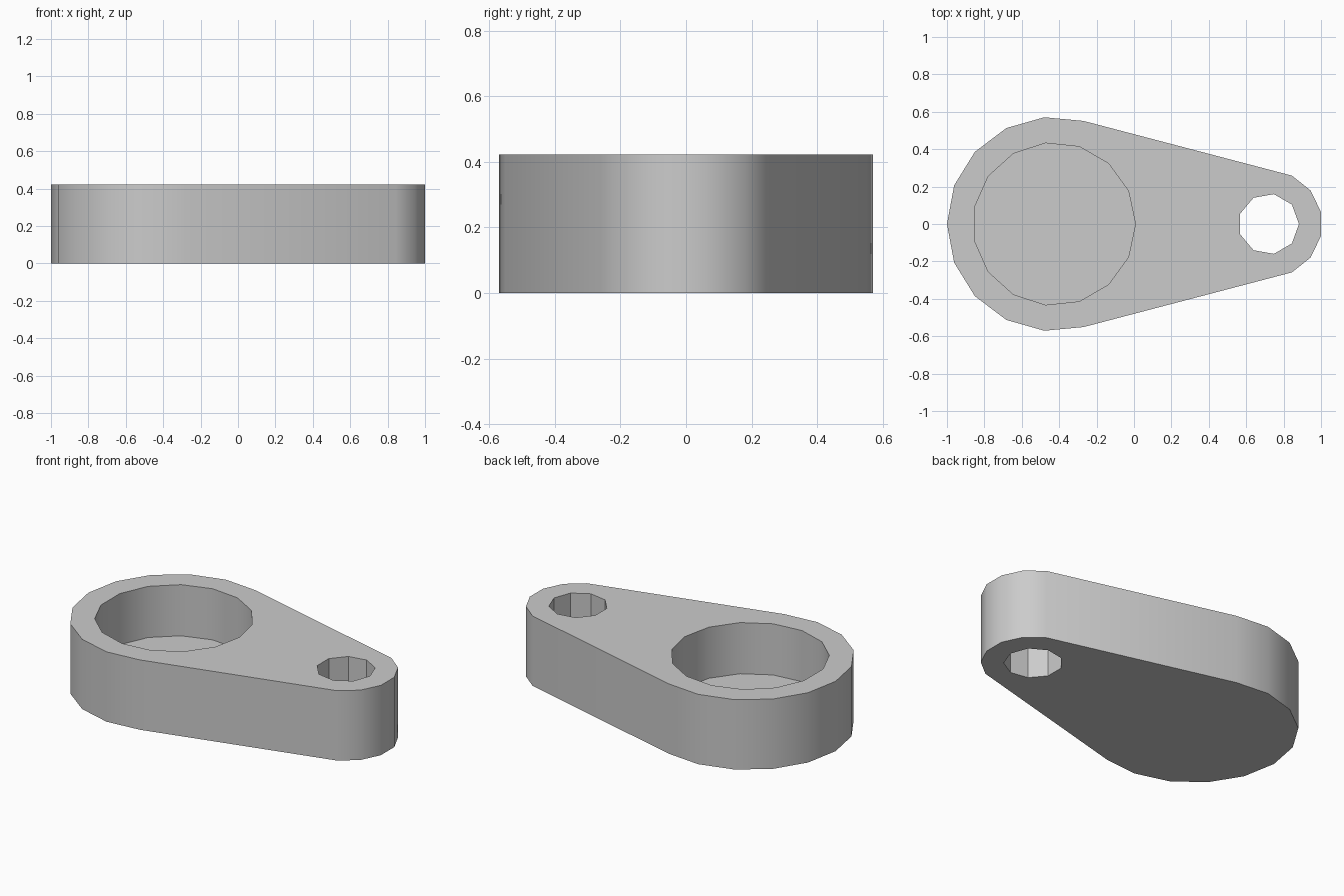
import bpy, bmesh, math

HEIGHT, FLOOR = 0.422, 0.113
BIG_X, SMALL_X = -0.427, 0.72

cube = bpy.data.objects.get("Cube")
if cube:
    bpy.data.objects.remove(cube, do_unlink=True)

grey = bpy.data.materials.new("light_grey")
grey.use_nodes = True
colour = (0.6, 0.6, 0.6, 1)
grey.diffuse_color = colour
grey.node_tree.nodes["Principled BSDF"].inputs["Base Color"].default_value = colour


def ring(bm, x, radius, sides, start, z):
    """Regular polygon of vertices around (x, 0) at height z."""
    angles = [start + math.tau * i / sides for i in range(sides)]
    return [bm.verts.new((x + radius * math.cos(a), radius * math.sin(a), z))
            for a in angles]


def finish(bm, name):
    mesh = bpy.data.meshes.new(name)
    bm.to_mesh(mesh)
    bm.free()
    mesh.materials.append(grey)
    obj = bpy.data.objects.new(name, mesh)
    bpy.context.collection.objects.link(obj)
    return obj


def cutter(name, x, radius, sides, bottom):
    bm = bmesh.new()
    face = bm.faces.new(ring(bm, x, radius, sides, 0, bottom))
    top = bmesh.ops.extrude_face_region(bm, geom=[face])["geom"]
    for v in top:
        if isinstance(v, bmesh.types.BMVert):
            v.co.z = HEIGHT + 0.2
    bmesh.ops.recalc_face_normals(bm, faces=bm.faces)
    obj = finish(bm, name)
    obj.hide_render = True
    return obj


# Tapered body: hull around a large and a small round end
bm = bmesh.new()
for z in (0, HEIGHT):
    ring(bm, BIG_X, 0.573, 17, math.pi, z)
    ring(bm, SMALL_X, 0.287, 14, math.pi / 14, z)
hull = bmesh.ops.convex_hull(bm, input=bm.verts[:])
inside = {g for g in hull["geom_interior"] if isinstance(g, bmesh.types.BMVert)}
bmesh.ops.delete(bm, geom=list(inside), context="VERTS")
bmesh.ops.dissolve_limit(bm, angle_limit=0.01, verts=bm.verts[:], edges=bm.edges[:])
bmesh.ops.recalc_face_normals(bm, faces=bm.faces)
body = finish(bm, "lever_body")

# Blind round pocket and a through hole
cutters = [cutter("pocket_cutter", BIG_X, 0.435, 15, FLOOR),
           cutter("hole_cutter", SMALL_X, 0.162, 9, -0.2)]
bpy.ops.object.select_all(action="DESELECT")
bpy.context.view_layer.objects.active = body
body.select_set(True)
for tool in cutters:
    mod = body.modifiers.new(tool.name, "BOOLEAN")
    mod.operation = "DIFFERENCE"
    mod.solver = "EXACT"
    mod.object = tool
    bpy.ops.object.modifier_apply(modifier=mod.name)
    bpy.data.objects.remove(tool, do_unlink=True)

# Smooth round walls, crisp rims and a faceted small hole
bpy.ops.object.shade_smooth_by_angle(angle=math.radians(30))
